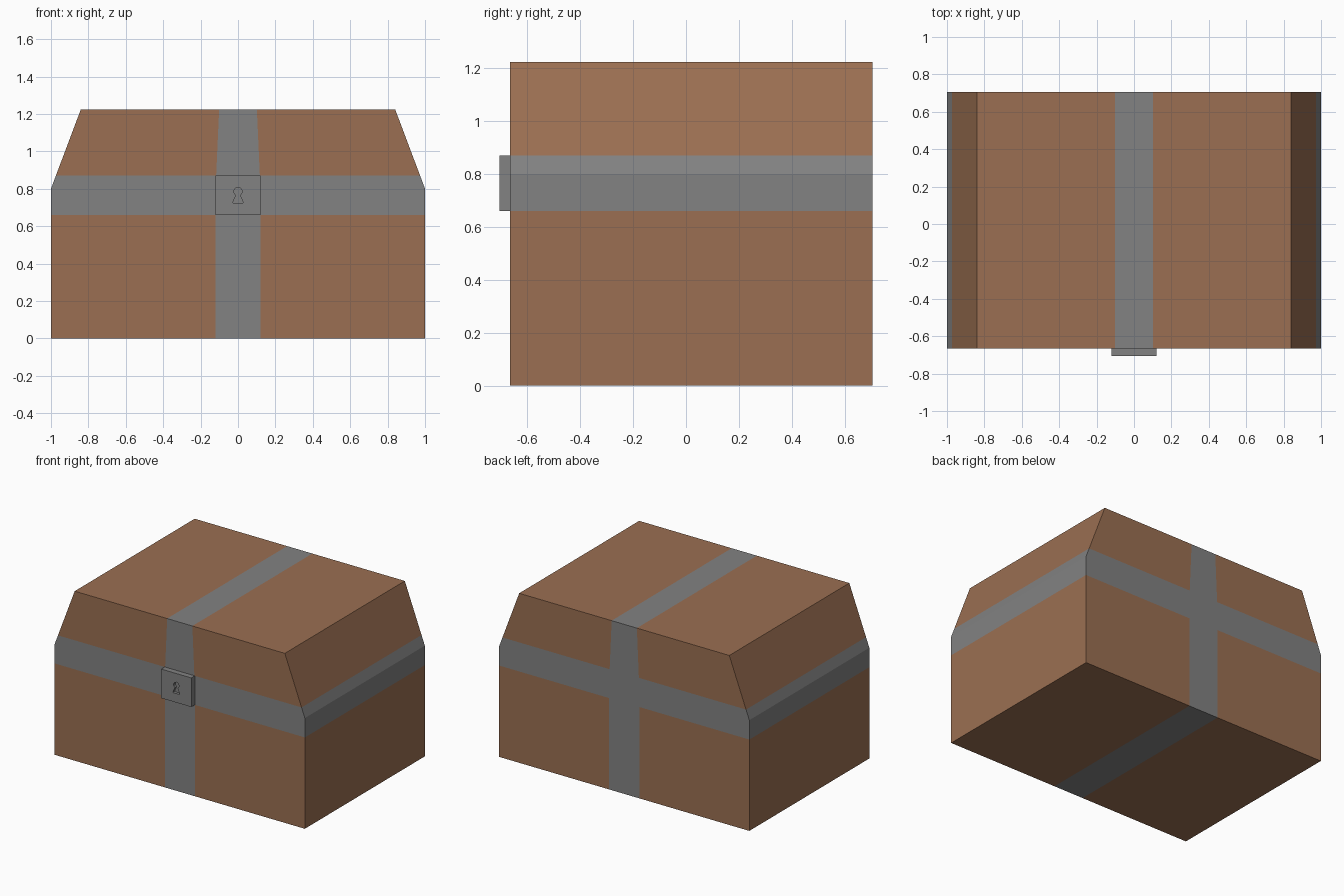
import bpy, bmesh, math

if "Cube" in bpy.data.objects:
    bpy.data.objects.remove(bpy.data.objects["Cube"])

FRONT, BACK = -0.665, 0.705
BAND_LOW, BAND_HIGH, SEAM, TOP = 0.66, 0.87, 0.80, 1.225
STRAP = 0.12


def material(name, rgb):
    m = bpy.data.materials.new(name)
    m.diffuse_color = (*rgb, 1)
    m.use_nodes = True
    m.node_tree.nodes["Principled BSDF"].inputs["Base Color"].default_value = m.diffuse_color
    return m


wood = material("brown wood", (0.328, 0.159, 0.084))
iron = material("grey iron", (0.223, 0.223, 0.223))


def finish(bm, name, mats):
    bmesh.ops.recalc_face_normals(bm, faces=bm.faces)
    me = bpy.data.meshes.new(name)
    bm.to_mesh(me)
    bm.free()
    ob = bpy.data.objects.new(name, me)
    bpy.context.collection.objects.link(ob)
    for m in mats:
        me.materials.append(m)
    return ob


def width(z):
    # the lid tapers towards its top
    return 1 - 0.16 * max(0, (z - SEAM) / (TOP - SEAM))


def shell(name, levels, cap):
    """Box side walls lofted through levels, capped at one level."""
    bm = bmesh.new()
    rings = []
    for z in levels:
        cols = [x * width(z) for x in (-1, -STRAP, STRAP, 1)]
        rings.append([bm.verts.new((x, FRONT, z)) for x in cols]
                     + [bm.verts.new((x, BACK, z)) for x in reversed(cols)])
    for a, b in zip(rings, rings[1:]):
        for i in range(8):
            j = (i + 1) % 8
            bm.faces.new((a[i], a[j], b[j], b[i]))
    r = rings[cap]
    for i in range(3):
        bm.faces.new((r[i], r[i + 1], r[6 - i], r[7 - i]))
    # iron straps: middle column and the band around the seam
    for f in bm.faces:
        c = f.calc_center_median()
        f.material_index = int(abs(c.x) < STRAP or BAND_LOW < c.z < BAND_HIGH)
    ob = finish(bm, name, (wood, iron))
    # keep outward normals on the open shells
    me = ob.data
    end = me.polygons[-1]
    if (end.normal.z > 0) != (cap == -1):
        me.flip_normals()
    return ob


def extrude_profile(name, pts, y0, y1):
    bm = bmesh.new()
    face = bm.faces.new([bm.verts.new((x, y0, z)) for x, z in pts])
    ext = bmesh.ops.extrude_face_region(bm, geom=[face], use_keep_orig=True)
    for v in ext["geom"]:
        if isinstance(v, bmesh.types.BMVert):
            v.co.y = y1
    return finish(bm, name, (iron,))


# Chest body and lid
shell("chest_body", (0, BAND_LOW, SEAM), 0)
shell("chest_lid", (SEAM, BAND_HIGH, TOP), -1)

# Lock plate with a recessed keyhole
plate = extrude_profile("lock_plate", [(-STRAP, BAND_LOW), (STRAP, BAND_LOW),
                                       (STRAP, BAND_HIGH), (-STRAP, BAND_HIGH)],
                        -0.705, FRONT)
arc = [math.radians(-60 + 300 * i / 8) for i in range(9)]
hole = [(0.022 * math.cos(a), 0.785 + 0.022 * math.sin(a)) for a in arc]
hole += [(-0.028, 0.725), (0.028, 0.725)]
cutter = extrude_profile("keyhole_cutter", hole, -0.75, -0.685)
cutter.hide_render = True
cutter.hide_viewport = True
cut = plate.modifiers.new("keyhole", 'BOOLEAN')
cut.object = cutter
cut.operation = 'DIFFERENCE'
cut.solver = 'EXACT'
